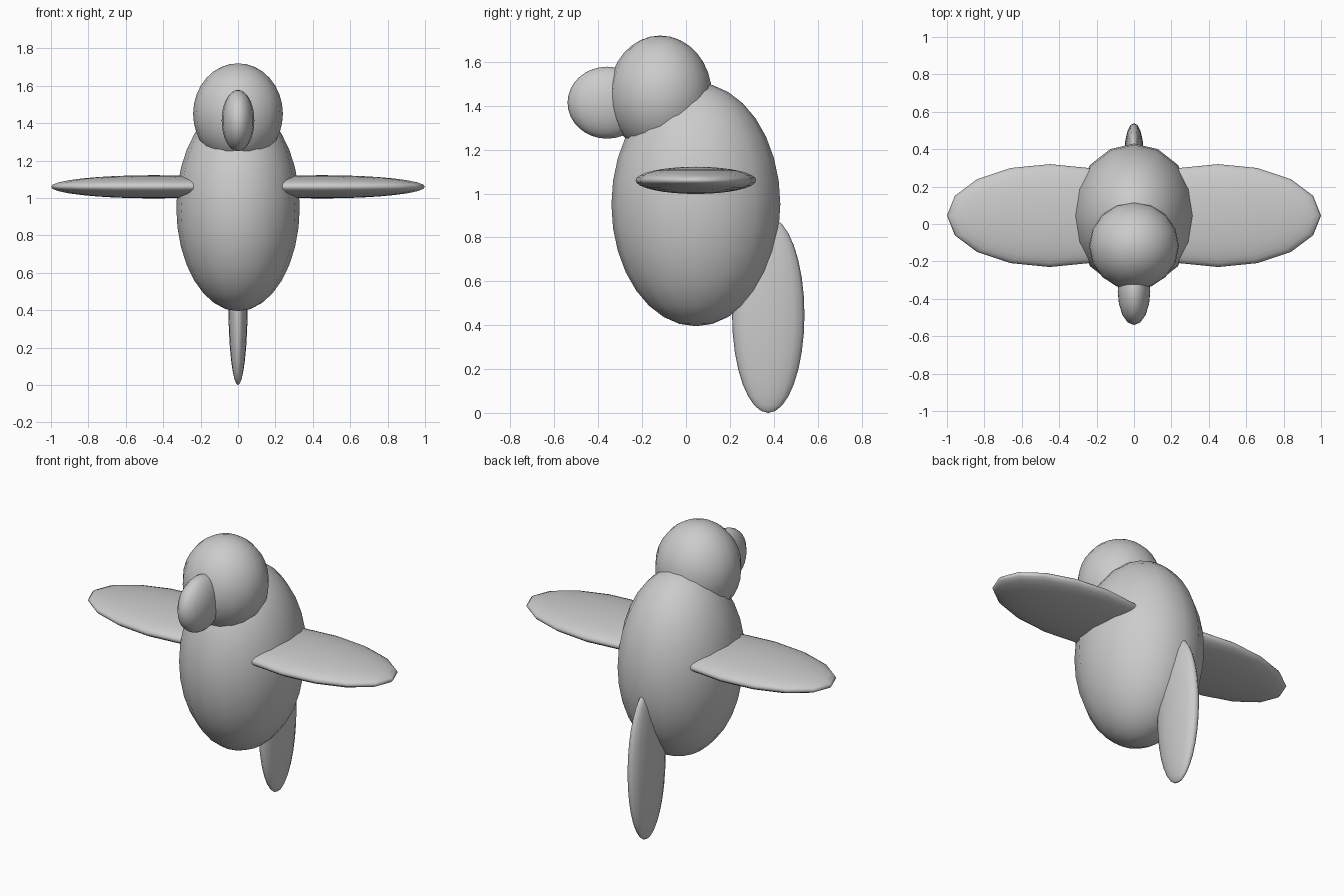
import bpy

cube = bpy.data.objects.get("Cube")
if cube:
    bpy.data.objects.remove(cube, do_unlink=True)

# Single plain colour for the whole bird
grey = bpy.data.materials.new("light_grey")
grey.use_nodes = True
colour = (0.6, 0.6, 0.6, 1)
grey.diffuse_color = colour
grey.node_tree.nodes["Principled BSDF"].inputs["Base Color"].default_value = colour


def ellipsoid(name, centre, radii):
    """Smooth stretched sphere with upright poles."""
    bpy.ops.mesh.primitive_uv_sphere_add(segments=16, ring_count=16, radius=1, location=centre)
    part = bpy.context.object
    part.name = name
    part.scale = radii
    bpy.ops.object.transform_apply(location=False, rotation=False, scale=True)
    bpy.ops.object.shade_smooth()
    part.data.materials.append(grey)
    return part


# Body, head and beak
ellipsoid("body", (0, 0.045, 0.95), (0.33, 0.385, 0.555))
ellipsoid("head", (0, -0.117, 1.45), (0.24, 0.235, 0.27))
ellipsoid("beak", (0, -0.36, 1.414), (0.087, 0.18, 0.164))

# Flat wings, one per side
for side, x in (("left", 1), ("right", -1)):
    ellipsoid(side + "_wing", (x * 0.45, 0.045, 1.06), (0.55, 0.275, 0.062))

# Thin upright tail
ellipsoid("tail", (0, 0.375, 0.447), (0.052, 0.165, 0.447))
